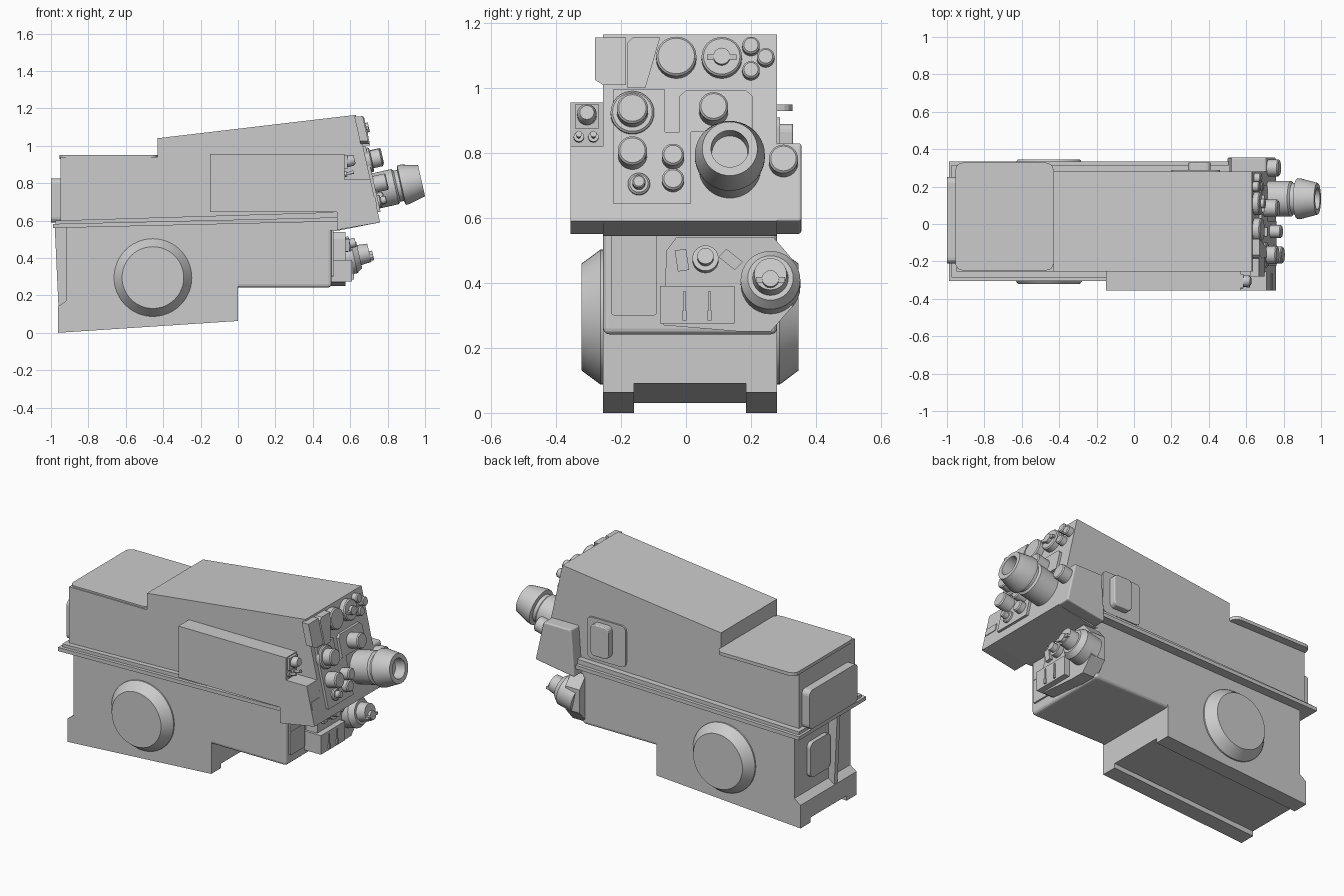
import bpy, bmesh, math
from mathutils import Matrix, Vector

old = bpy.data.objects.get("Cube")
if old:
    bpy.data.objects.remove(old)

grey = bpy.data.materials.new("plain grey")
GREY = (0.6, 0.6, 0.6, 1)
grey.diffuse_color = GREY
grey.use_nodes = True
grey.node_tree.nodes["Principled BSDF"].inputs["Base Color"].default_value = GREY

SLOPE = 0.226                      # lean of the control face
TILT = math.atan(SLOPE)
Y0, Y1 = -0.255, 0.28              # body sides


def face_x(z):
    return 0.63 + (1.165 - z) * SLOPE


def finish(name, bm, bevel=0, smooth=False):
    bmesh.ops.recalc_face_normals(bm, faces=bm.faces)
    me = bpy.data.meshes.new(name)
    bm.to_mesh(me)
    bm.free()
    me.materials.append(grey)
    ob = bpy.data.objects.new(name, me)
    bpy.context.collection.objects.link(ob)
    if bevel:
        mod = ob.modifiers.new("bevel", "BEVEL")
        mod.width, mod.segments = bevel, 3
    if smooth:
        bpy.ops.object.select_all(action="DESELECT")
        ob.select_set(True)
        bpy.context.view_layer.objects.active = ob
        bpy.ops.object.shade_smooth_by_angle(angle=math.radians(35))
    return ob


def loft(name, ring_a, ring_b, bevel=0):
    bm = bmesh.new()
    a = [bm.verts.new(p) for p in ring_a]
    b = [bm.verts.new(p) for p in ring_b]
    bm.faces.new(a)
    bm.faces.new(b[::-1])
    for i in range(len(a)):
        j = (i + 1) % len(a)
        bm.faces.new((a[i], b[i], b[j], a[j]))
    return finish(name, bm, bevel)


def side_prism(name, pts, y0, y1, bevel=0):
    return loft(name, [(x, y0, z) for x, z in pts], [(x, y1, z) for x, z in pts], bevel)


def end_prism(name, pts, x0, x1, bevel=0):
    return loft(name, [(x0, y, z) for y, z in pts], [(x1, y, z) for y, z in pts], bevel)


def panel_prism(name, pts, depth, bevel=0):
    """Plate lying on the leaning control face."""
    return loft(name, [(face_x(z) - 0.01, y, z) for y, z in pts],
                [(face_x(z) + depth, y, z) for y, z in pts], bevel)


def rect(a0, a1, b0, b1):
    return [(a0, b0), (a1, b0), (a1, b1), (a0, b1)]


def box(name, x0, x1, y0, y1, z0, z1, bevel=0):
    return side_prism(name, rect(x0, x1, z0, z1), y0, y1, bevel)


def rounded(a0, a1, b0, b1, r):
    pts = []
    for k, (a, b) in enumerate([(a1 - r, b1 - r), (a0 + r, b1 - r), (a0 + r, b0 + r), (a1 - r, b0 + r)]):
        for s in range(5):
            t = math.pi / 2 * (k + s / 4)
            pts.append((a + r * math.cos(t), b + r * math.sin(t)))
    return pts


def lathe(name, origin, profile, rot=None, seg=32):
    """Revolve (distance, radius) pairs about the local x axis."""
    m = Matrix.Translation(origin) @ (rot or Matrix.Rotation(-TILT, 4, "Y"))
    bm = bmesh.new()
    rings = []
    for d, r in profile:
        rings.append([bm.verts.new(m @ Vector((d, r * math.cos(math.tau * i / seg), r * math.sin(math.tau * i / seg))))
                      for i in range(seg)])
    for a, b in zip(rings, rings[1:]):
        for i in range(seg):
            j = (i + 1) % seg
            bm.faces.new((a[i], a[j], b[j], b[i]))
    bm.faces.new(rings[0])
    bm.faces.new(rings[-1])
    return finish(name, bm, smooth=True)


def knob(name, y, z, r, length, seg=32):
    c = min(0.006, r * 0.2)
    lathe(name, (face_x(z), y, z), [(-0.02, r), (length - c, r), (length, r - c)], seg=seg)


def wing(name, x, y, z):
    lathe(name + "_hub", (x, y, z), [(-0.01, 0.026), (0.018, 0.026)], seg=16)
    box(name, x, x + 0.016, y - 0.045, y + 0.045, z - 0.008, z + 0.008)


# Upper housing with stepped roof and leaning control face
side_prism("upper_housing", [(-0.95, 0.57), (-0.95, 0.94), (-0.43, 0.94), (-0.43, 1.04), (0.63, 1.165),
                             (0.76, 0.59), (0.53, 0.545)], Y0, Y1)
lid = rounded(-0.955, -0.43, -0.248, 0.328, 0.04)
loft("rear_lid", [(x, y, 0.93) for x, y in lid], [(x, y, 0.95) for x, y in lid])
end_prism("rear_panel", rounded(-0.21, 0.25, 0.59, 0.825, 0.03), -1.0, -0.94)

# Sloping two-step seam flange
side_prism("lower_flange", [(-0.99, 0.56), (-0.99, 0.582), (0.53, 0.617), (0.53, 0.595)], -0.305, 0.335)
side_prism("upper_flange", [(-0.975, 0.58), (-0.975, 0.6), (0.53, 0.645), (0.53, 0.615)], -0.285, 0.315)

# Side boxes
box("side_case", -0.15, 0.57, -0.355, Y0 + 0.01, 0.645, 0.955)
front_block = [(0.53, 0.55), (0.53, 0.82), (face_x(0.82), 0.82), (0.76, 0.59)]
side_prism("right_front_block", front_block, -0.355, Y0 + 0.01)
side_prism("left_front_block", [(0.5, 0.55), (0.52, 0.83), (face_x(0.83), 0.83), (0.76, 0.59)], Y1 - 0.01, 0.355, 0.008)
panel_prism("right_block_plate", rect(-0.35, -0.265, 0.68, 0.725), 0.004)
end_prism("case_end_plate", rect(-0.342, -0.268, 0.875, 0.95), 0.56, 0.585)
lathe("case_knob", (0.58, -0.305, 0.915), [(0, 0.03), (0.03, 0.03), (0.045, 0.022)], seg=16)
for y in (-0.33, -0.285):
    lathe("case_toggle", (0.57, y, 0.848), [(0, 0.016), (0.012, 0.016), (0.012, 0.006), (0.05, 0.01)], seg=12)
side_prism("left_latch_plate", rounded(0.2, 0.46, 0.66, 0.91, 0.03), Y1 - 0.01, Y1 + 0.01)
side_prism("left_latch", rounded(0.29, 0.41, 0.7, 0.89, 0.025), Y1, 0.33, 0.006)

# Lower housing, feet and front tray
lower = [(-0.92, 0.585), (-0.92, 0.17), (-0.962, 0.14), (-0.962, 0.03), (0, 0.09), (0, 0.6)]
side_prism("lower_housing", lower, Y0, Y1)
for y0, y1 in ((Y0, -0.16), (0.185, Y1)):
    side_prism("foot_rail", [(-0.962, 0.06), (-0.962, 0), (0, 0.063), (0, 0.12)], y0, y1)
box("front_tray", -0.02, 0.5, Y0, Y1, 0.242, 0.6, 0.018)
side_prism("rear_rib", [(-0.91, 0.57), (-0.98, 0.57), (-0.96, 0.14), (-0.91, 0.14)], -0.075, -0.045)
end_prism("rear_latch", rounded(-0.03, 0.16, 0.25, 0.46, 0.03), -0.945, -0.91)

# Round side covers
for side, y in ((-1, Y0), (1, Y1)):
    lathe("round_side_cover", (-0.455, y, 0.295), [(-0.01, 0.208), (0.008, 0.208), (0.066, 0.165)],
          Matrix.Rotation(side * math.pi / 2, 4, "Z"), 48)

# Lower control housing
end_prism("lower_controls", [(-0.07, 0.27), (0.17, 0.25), (0.26, 0.25), (0.33, 0.33), (0.33, 0.47), (0.27, 0.54),
                             (-0.03, 0.54), (-0.06, 0.5)], 0.48, 0.575)
end_prism("lower_left_panel", rounded(-0.23, -0.09, 0.3, 0.555, 0.01), 0.49, 0.51)
box("panel_divider", 0.505, 0.512, -0.23, -0.09, 0.438, 0.443)
end_prism("switch_box", rect(-0.08, 0.15, 0.275, 0.39), 0.49, 0.61)
for y in (-0.005, 0.072):
    box("switch_lever", 0.6, 0.616, y - 0.003, y + 0.003, 0.29, 0.375)
    box("switch_grip", 0.6, 0.62, y - 0.006, y + 0.006, 0.285, 0.315)
lathe("lower_small_knob", (0.57, 0.06, 0.47), [(0, 0.04), (0.03, 0.04), (0.03, 0.025), (0.06, 0.025)])
end_prism("left_tab", [(-0.035, 0.5), (-0.025, 0.435), (0.01, 0.44), (0, 0.505)], 0.57, 0.595)
end_prism("right_tab", [(0.1, 0.48), (0.125, 0.505), (0.175, 0.465), (0.15, 0.44)], 0.57, 0.595)
lathe("lower_big_knob", (0.58, 0.26, 0.4), [(-0.06, 0.092), (0.04, 0.092), (0.07, 0.07), (0.07, 0.055), (0.125, 0.05)])
wing("lower_wing", 0.705, 0.26, 0.41)

# Plates and corner blocks on the control face
panel_prism("corner_block", [(-0.28, 1.025), (-0.255, 1.01), (-0.185, 1.01), (-0.185, 1.155), (-0.28, 1.155)], 0.035)
panel_prism("corner_wedge", [(-0.18, 1.0), (-0.125, 1.0), (-0.08, 1.155), (-0.165, 1.155), (-0.18, 1.14)], 0.04)
panel_prism("left_control_plate", [(-0.225, 0.645), (0.015, 0.645), (0.015, 0.865), (-0.065, 0.865),
                                   (-0.065, 0.995), (-0.225, 0.995)], 0.015)
panel_prism("right_control_plate", [(-0.02, 0.865), (0.205, 0.865), (0.205, 0.975), (0.185, 0.993),
                                    (0, 0.993), (-0.02, 0.975)], 0.015)

# Knobs: y, z, radius, length
for y, z, r, length in [(-0.03, 1.09, 0.062, 0.04), (0.11, 1.09, 0.062, 0.035), (0.2, 1.125, 0.027, 0.035),
                        (0.245, 1.09, 0.027, 0.035), (0.2, 1.05, 0.027, 0.035), (-0.165, 0.92, 0.067, 0.03),
                        (-0.165, 0.92, 0.048, 0.085), (-0.165, 0.79, 0.045, 0.085), (-0.04, 0.78, 0.034, 0.075),
                        (-0.145, 0.7, 0.034, 0.03), (-0.145, 0.7, 0.02, 0.06), (-0.04, 0.71, 0.034, 0.05),
                        (0.085, 0.925, 0.045, 0.09), (0.3, 0.77, 0.045, 0.06)]:
    knob("control_knob", y, z, r, length)
wing("upper_wing", face_x(1.09) + 0.035, 0.11, 1.095)

# Hollow nozzle
lathe("nozzle", (face_x(0.755), 0.135, 0.755),
      [(-0.03, 0.096), (0.12, 0.096), (0.13, 0.085), (0.15, 0.085), (0.155, 0.108), (0.175, 0.108),
       (0.265, 0.085), (0.265, 0.058), (0.2, 0.055)], seg=40)
